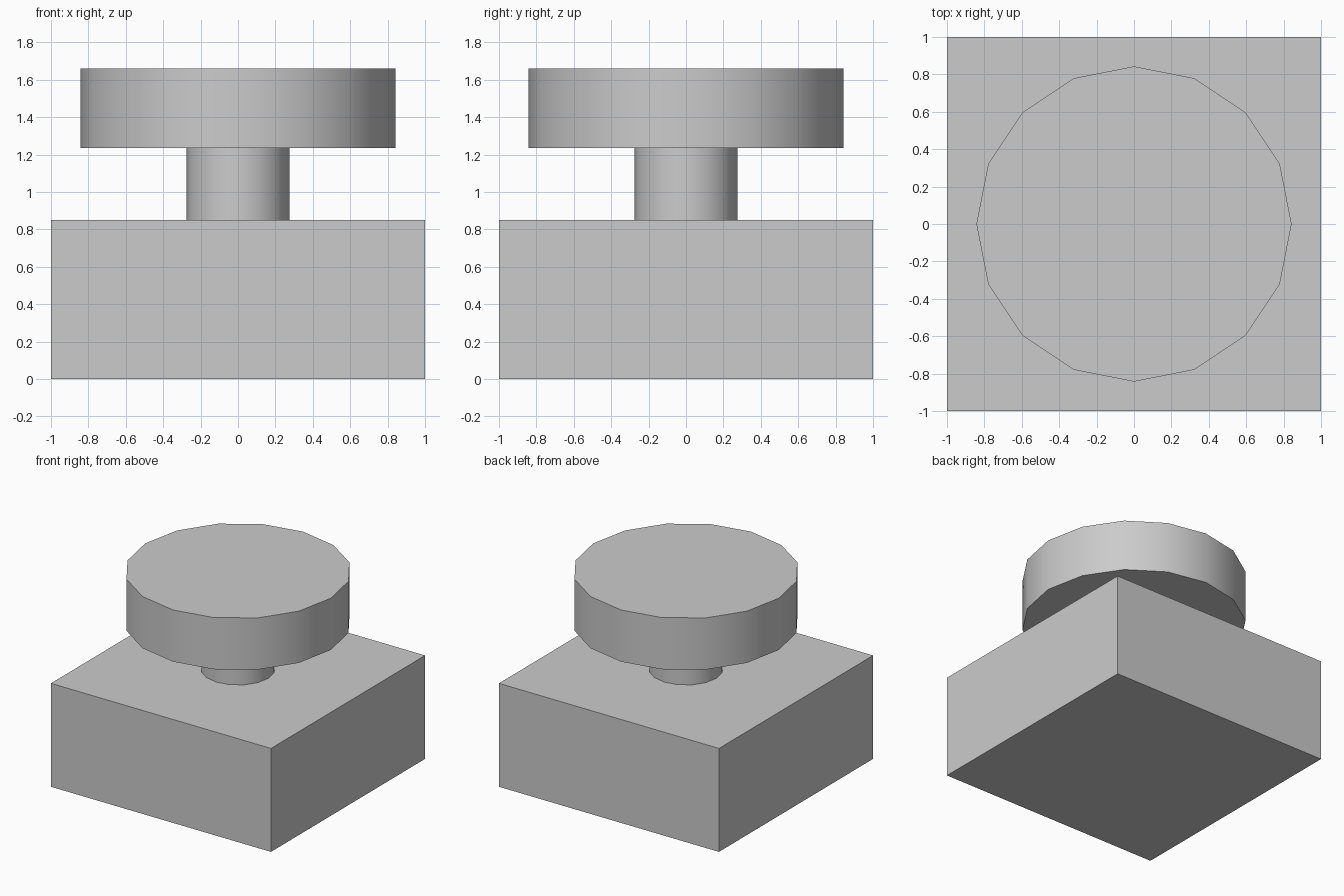
import bpy
import math

cube = bpy.data.objects.get("Cube")
if cube:
    bpy.data.objects.remove(cube, do_unlink=True)

# Single plain grey for every part
GREY = (0.6, 0.6, 0.6, 1.0)
grey = bpy.data.materials.new("light grey")
grey.use_nodes = True
grey.diffuse_color = GREY
for node in grey.node_tree.nodes:
    if node.type == 'BSDF_PRINCIPLED':
        node.inputs["Base Color"].default_value = GREY

BASE_TOP, STEM_TOP, KNOB_TOP = 0.85, 1.235, 1.66


def finish(name):
    obj = bpy.context.object
    obj.name = name
    obj.data.materials.append(grey)
    return obj


def disc(name, radius, bottom, top):
    """Sixteen-sided upright cylinder, smooth around, sharp at the rims."""
    bpy.ops.mesh.primitive_cylinder_add(
        vertices=16, radius=radius, depth=top - bottom,
        location=(0, 0, (bottom + top) / 2))
    obj = finish(name)
    bpy.ops.object.shade_smooth_by_angle(angle=math.radians(30))
    return obj


# Square block base
bpy.ops.mesh.primitive_cube_add(size=2, location=(0, 0, BASE_TOP / 2))
base = finish("base_block")
base.scale.z = BASE_TOP / 2
bpy.ops.object.transform_apply(location=False, rotation=False, scale=True)

# Narrow stem and wide knob
disc("stem", 0.276, BASE_TOP, STEM_TOP)
disc("knob", 0.843, STEM_TOP, KNOB_TOP)
